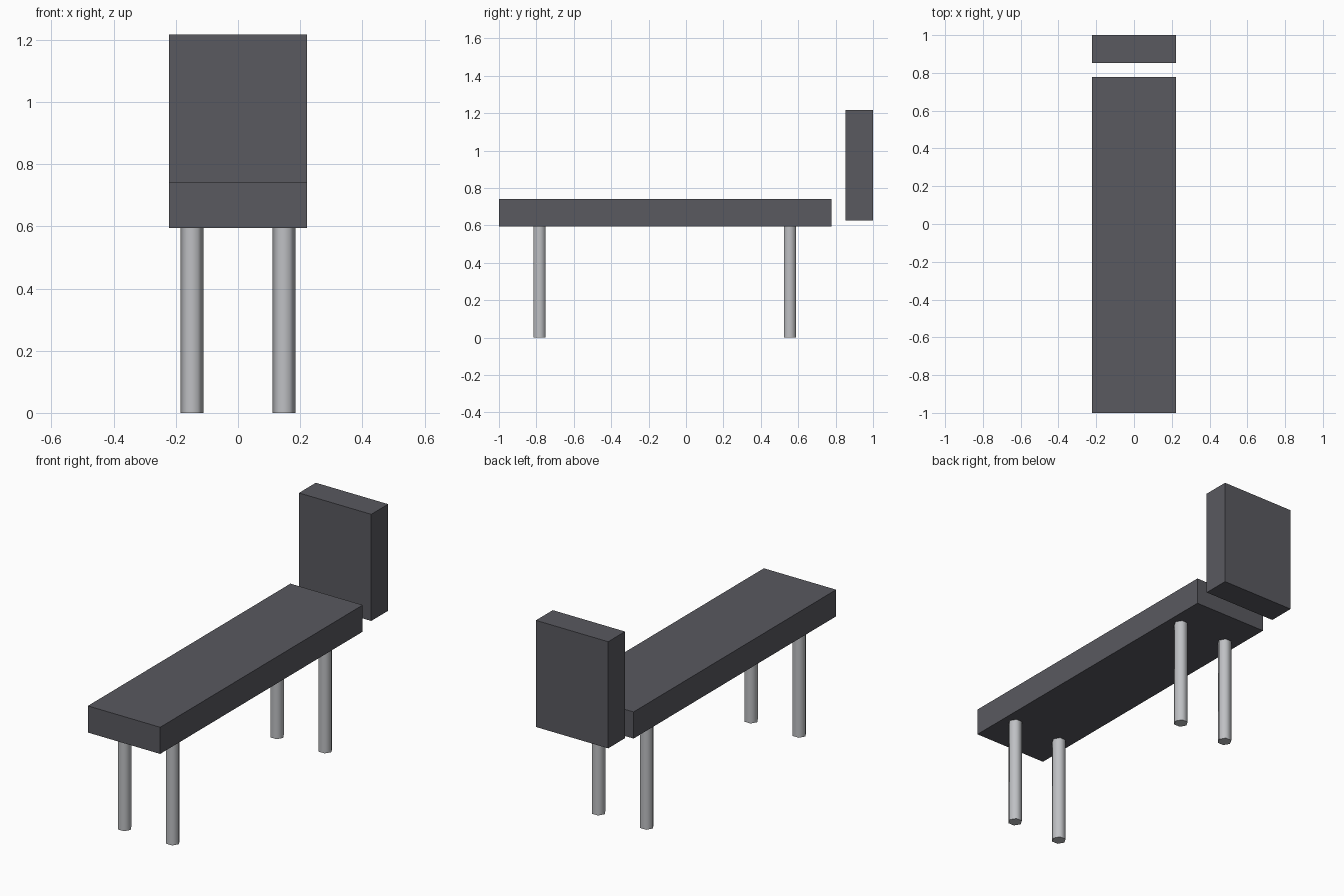
import bpy
import math

if "Cube" in bpy.data.objects:
    bpy.data.objects.remove(bpy.data.objects["Cube"])


def material(name, rgb):
    mat = bpy.data.materials.new(name)
    mat.diffuse_color = (*rgb, 1.0)
    mat.use_nodes = True
    mat.node_tree.nodes["Principled BSDF"].inputs["Base Color"].default_value = mat.diffuse_color
    return mat


dark_padding = material("dark_padding", (0.10, 0.10, 0.115))
grey_metal = material("grey_metal", (0.52, 0.53, 0.55))


def box(name, low, high, mat):
    """Box between two opposite corners."""
    centre = [(a + b) / 2 for a, b in zip(low, high)]
    bpy.ops.mesh.primitive_cube_add(size=1, location=centre)
    obj = bpy.context.object
    obj.name = name
    obj.scale = [b - a for a, b in zip(low, high)]
    bpy.ops.object.transform_apply(location=False, rotation=False, scale=True)
    obj.data.materials.append(mat)


def leg(name, x, y):
    """Six-sided leg with corners pointing along x."""
    bpy.ops.mesh.primitive_cylinder_add(
        vertices=6, radius=0.037, depth=LEG_HEIGHT,
        location=(x, y, LEG_HEIGHT / 2), rotation=(0, 0, math.radians(30)))
    obj = bpy.context.object
    obj.name = name
    obj.data.materials.append(grey_metal)
    bpy.ops.object.shade_smooth_by_angle(angle=math.radians(65))


HALF_WIDTH = 0.222
LEG_HEIGHT = 0.594

# Padded bench and upright back pad
box("seat", (-HALF_WIDTH, -1.0, LEG_HEIGHT), (HALF_WIDTH, 0.777, 0.742), dark_padding)
box("backrest", (-HALF_WIDTH, 0.852, 0.625), (HALF_WIDTH, 1.0, 1.217), dark_padding)

# Four legs
for end, y in (("front", -0.783), ("back", 0.555)):
    for side, x in (("left", -0.148), ("right", 0.148)):
        leg(f"{end}_{side}_leg", x, y)
